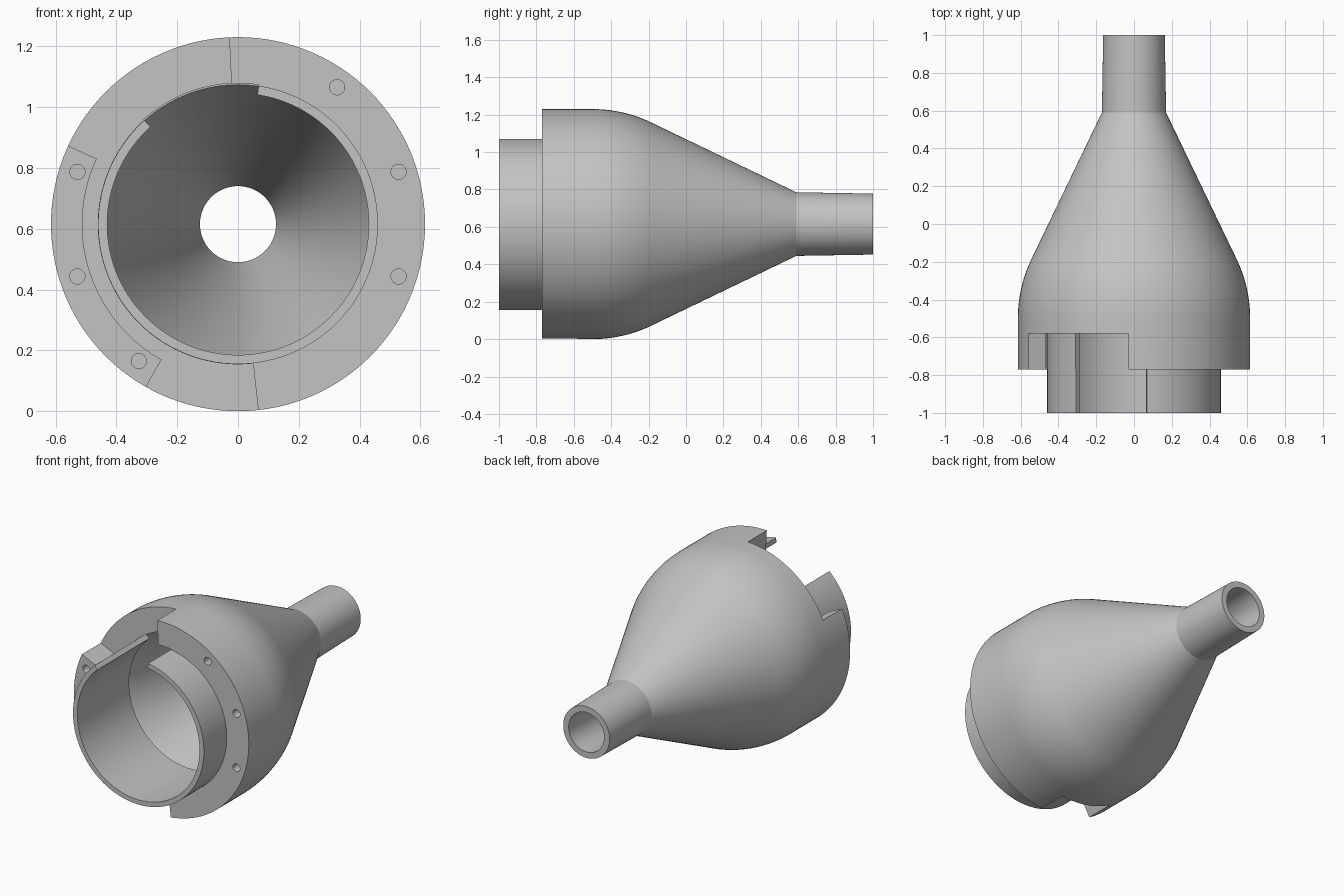
import bpy, bmesh, math
from mathutils import Matrix

AXIS_Z = 0.615
scene = bpy.context.scene
if "Cube" in bpy.data.objects:
    bpy.data.objects.remove(bpy.data.objects["Cube"])

grey = bpy.data.materials.new("light grey plastic")
grey.use_nodes = True
colour = (0.55, 0.55, 0.55, 1)
grey.diffuse_color = colour
grey.node_tree.nodes["Principled BSDF"].inputs["Base Color"].default_value = colour


def new_object(name, bm):
    bmesh.ops.recalc_face_normals(bm, faces=bm.faces)
    mesh = bpy.data.meshes.new(name)
    bm.to_mesh(mesh)
    bm.free()
    mesh.materials.append(grey)
    obj = bpy.data.objects.new(name, mesh)
    scene.collection.objects.link(obj)
    return obj


def sweep(name, profile, start=0, end=360, steps=120):
    """Turn a closed (radius, y) profile about the long axis."""
    bm = bmesh.new()
    full = end - start == 360
    rings = []
    for i in range(steps if full else steps + 1):
        a = math.radians(start + (end - start) * i / steps)
        rings.append([bm.verts.new((r * math.cos(a), y, AXIS_Z + r * math.sin(a)))
                      for r, y in profile])
    n = len(profile)
    for i in range(steps):
        p, q = rings[i], rings[(i + 1) % len(rings)]
        for j in range(n):
            k = (j + 1) % n
            bm.faces.new((p[j], p[k], q[k], q[j]))
    if not full:
        bm.faces.new(rings[0])
        bm.faces.new(rings[-1])
    return new_object(name, bm)


def sector(name, r0, r1, y0, y1, start, end):
    profile = [(r0, y0), (r1, y0), (r1, y1), (r0, y1)]
    return sweep(name, profile, start, end, max(8, int((end - start) / 2)))


def screw_hole(x, z):
    bm = bmesh.new()
    place = Matrix.Translation((x, -0.8, AXIS_Z + z)) @ Matrix.Rotation(math.pi / 2, 4, "X")
    bmesh.ops.create_cone(bm, cap_ends=True, segments=24, radius1=0.025,
                          radius2=0.025, depth=0.4, matrix=place)
    return new_object("screw_hole_cutter", bm)


# Funnel body: rounded shoulder, tapering cone, outlet tube and inlet sleeve
slope = math.atan2(0.445, 0.925)
bend = 0.165 / math.tan(slope / 2)
shoulder = [(0.615 - bend * (1 - math.cos(slope * i / 14)),
             -0.5 + bend * math.sin(slope * i / 14)) for i in range(15)]
outside = [(0.615, -0.77)] + shoulder + [(0.17, 0.59), (0.163, 1.0)]
inside = [(0.125, 1.0), (0.125, 0.59), (0.46, -0.48), (0.43, -0.48),
          (0.43, -1.0), (0.46, -1.0), (0.46, -0.77)]
body = sweep("funnel_body", outside + inside)

# Cutters: flange notches, channel behind the lug, sleeve slot, screw holes
cutters = [
    sector("upper_notch_cutter", 0.461, 0.75, -0.9, -0.58, 92.7, 155.2),
    sector("lower_notch_cutter", 0.461, 0.75, -0.9, -0.58, 240.5, 276.2),
    sector("channel_cutter", 0.461, 0.512, -0.9, -0.58, 150, 245),
    sector("sleeve_slot_cutter", 0.35, 0.463, -1.1, -0.475, 81.5, 132),
]
for side in (-1, 1):
    for x, z in ((0.528, 0.172), (0.528, -0.172), (0.326, side * 0.45)):
        cutters.append(screw_hole(side * x, z))

bpy.context.view_layer.objects.active = body
for cutter in cutters:
    cutter.hide_render = True
    cut = body.modifiers.new(cutter.name, "BOOLEAN")
    cut.operation = "DIFFERENCE"
    cut.solver = "EXACT"
    cut.object = cutter
    bpy.ops.object.modifier_apply(modifier=cut.name)
    bpy.data.objects.remove(cutter)

bpy.ops.object.select_all(action="DESELECT")
body.select_set(True)
bpy.ops.object.shade_smooth_by_angle(angle=math.radians(20))
